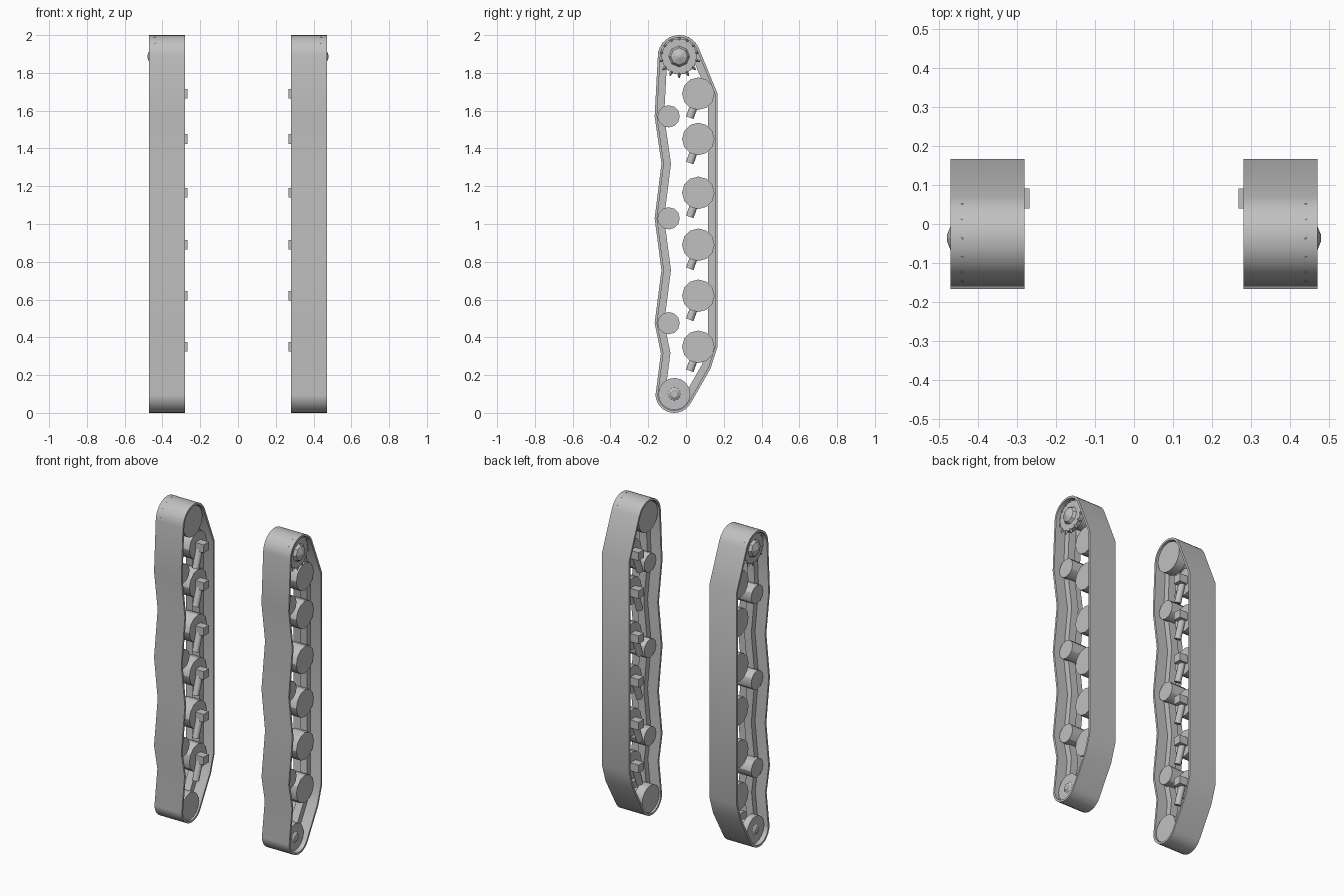
import bpy, bmesh
from math import cos, sin, pi, radians
from mathutils import Vector, Matrix

if "Cube" in bpy.data.objects:
    bpy.data.objects.remove(bpy.data.objects["Cube"])

steel = bpy.data.materials.new("grey_steel")
GREY = (0.53, 0.53, 0.53, 1)
steel.diffuse_color = GREY
steel.use_nodes = True
steel.node_tree.nodes["Principled BSDF"].inputs["Base Color"].default_value = GREY


def finish(name, bm, angle=30):
    """Turn the bmesh into a part mirrored to both sides."""
    bmesh.ops.recalc_face_normals(bm, faces=bm.faces)
    mesh = bpy.data.meshes.new(name)
    bm.to_mesh(mesh)
    bm.free()
    mesh.materials.append(steel)
    ob = bpy.data.objects.new(name, mesh)
    bpy.context.scene.collection.objects.link(ob)
    ob.modifiers.new("both_sides", 'MIRROR').use_mirror_merge = False
    bpy.ops.object.select_all(action='DESELECT')
    ob.select_set(True)
    bpy.context.view_layer.objects.active = ob
    if angle:
        bpy.ops.object.shade_smooth_by_angle(angle=radians(angle))


def rod(bm, a, b, r1, r2=None, sides=12, spin=0):
    """Cylinder or cone between two points."""
    a, b = Vector(a), Vector(b)
    d = b - a
    turn = Vector((0, 0, 1)).rotation_difference(d).to_matrix().to_4x4()
    bmesh.ops.create_cone(bm, cap_ends=True, segments=sides, radius1=r1,
                          radius2=r1 if r2 is None else r2, depth=d.length,
                          matrix=Matrix.Translation((a + b) / 2) @ turn
                          @ Matrix.Rotation(radians(spin), 4, 'Z'))


def disc(bm, c, x0, x1, r1, r2=None, sides=12, spin=0):
    """Wheel-like cylinder lying across the track."""
    rod(bm, (x0, *c), (x1, *c), r1, r2, sides, spin)


def arc(c, r, start, end, n):
    angles = [radians(start + (end - start) * i / n) for i in range(n + 1)]
    return [Vector((c[0] + r * cos(t), c[1] + r * sin(t))) for t in angles]


def inset(points, d):
    """Move a counter-clockwise outline inward by d."""
    out = []
    for i, p in enumerate(points):
        e1 = (p - points[i - 1]).normalized()
        e2 = (points[(i + 1) % len(points)] - p).normalized()
        n1, n2 = Vector((-e1.y, e1.x)), Vector((-e2.y, e2.x))
        out.append(p + (n1 + n2) * d / (1 + n1.dot(n2)))
    return out


def band(bm, outer, inner, x0, x1):
    """Closed hoop between two outlines."""
    loops = [[bm.verts.new((x, *p)) for p in line]
             for x, line in ((x0, outer), (x1, outer), (x1, inner), (x0, inner))]
    n = len(outer)
    for k in range(4):
        a, b = loops[k], loops[(k + 1) % 4]
        for i in range(n):
            j = (i + 1) % n
            bm.faces.new((a[i], a[j], b[j], b[i]))


SPROCKET = (-0.036, 1.887)
TENSIONER = (-0.062, 0.1)

# Track belt outline in y and z, sagging between the return rollers
outline = arc(SPROCKET, 0.113, 20, 178, 14)
outline += [Vector(p) for p in ((-0.166, 1.57), (-0.13, 1.32), (-0.166, 1.03),
                                (-0.13, 0.755), (-0.166, 0.475), (-0.133, 0.315))]
outline += arc(TENSIONER, 0.1, 184, 331, 12)
outline += [Vector(p) for p in ((0.13, 0.235), (0.167, 0.35), (0.167, 1.69))]

bm = bmesh.new()
band(bm, outline, inset(outline, 0.013), 0.28, 0.47)
finish("track_belt", bm)

# Guide ridge along the middle of the belt
bm = bmesh.new()
band(bm, inset(outline, 0.012), inset(outline, 0.05), 0.35, 0.4)
finish("guide_ridge", bm)

# Road wheels with square stub axles and swing arms
wheels, arms = bmesh.new(), bmesh.new()
for z in (1.69, 1.45, 1.165, 0.89, 0.62, 0.35):
    c = (0.065, z)
    disc(wheels, c, 0.325, 0.422, 0.086)
    disc(arms, c, 0.267, 0.33, 0.036, sides=4, spin=45)
    rod(arms, (0.31, *c), (0.31, 0.02, z - 0.127), 0.021, sides=10)
finish("road_wheels", wheels)
finish("swing_arms", arms, 40)

# Return rollers
bm = bmesh.new()
for z in (1.57, 1.03, 0.475):
    disc(bm, (-0.092, z), 0.315, 0.432, 0.059)
finish("return_rollers", bm)

# Drive sprocket with teeth
bm = bmesh.new()
disc(bm, SPROCKET, 0.29, 0.35, 0.095, sides=24)
disc(bm, SPROCKET, 0.34, 0.425, 0.06, sides=16)
disc(bm, SPROCKET, 0.42, 0.447, 0.094, sides=24)
for k in range(14):
    t = 2 * pi * (k + 0.5) / 14
    d = Vector((0, cos(t), sin(t)))
    base = Vector((0.44, *SPROCKET))
    rod(bm, base + d * 0.088, base + d * 0.114, 0.012, 0.003, sides=4)
finish("drive_sprocket", bm)

# Faceted domed hub of the sprocket
bm = bmesh.new()
disc(bm, SPROCKET, 0.44, 0.464, 0.06, 0.045, sides=8)
disc(bm, SPROCKET, 0.464, 0.479, 0.045, 0.008, sides=8)
finish("sprocket_hub", bm, 0)

# Tensioner wheel with a small hub cap
bm = bmesh.new()
disc(bm, TENSIONER, 0.29, 0.35, 0.085, sides=16)
disc(bm, TENSIONER, 0.34, 0.41, 0.04)
disc(bm, TENSIONER, 0.4, 0.442, 0.085, sides=16)
disc(bm, TENSIONER, 0.442, 0.452, 0.034, 0.02)
finish("tensioner_wheel", bm)
